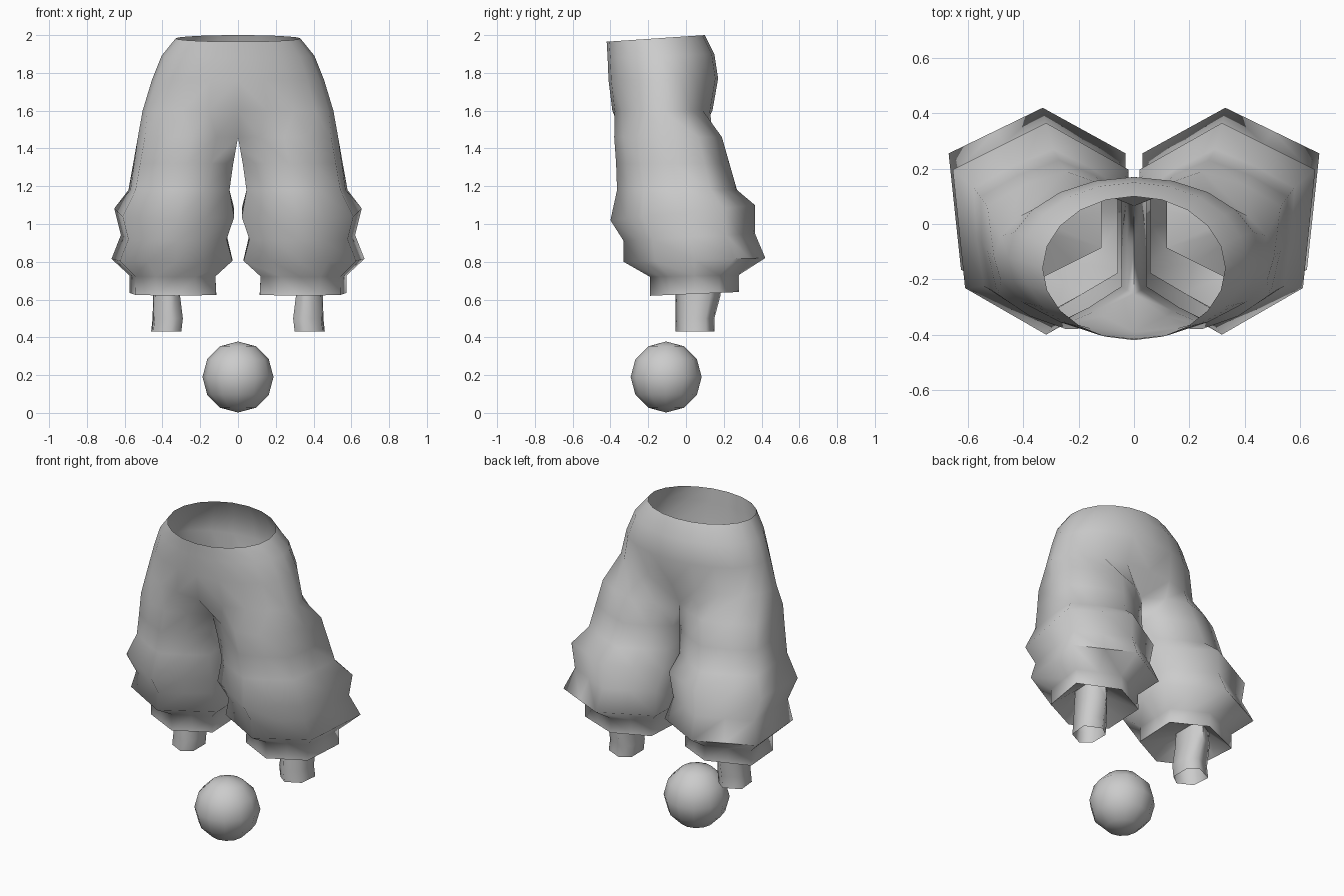
import bpy, bmesh, math

if "Cube" in bpy.data.objects:
    bpy.data.objects.remove(bpy.data.objects["Cube"])

grey = bpy.data.materials.new("light grey")
grey.diffuse_color = (0.6, 0.6, 0.6, 1)
grey.use_nodes = True
grey.node_tree.nodes["Principled BSDF"].inputs["Base Color"].default_value = grey.diffuse_color


def finish(bm, name):
    me = bpy.data.meshes.new(name)
    bm.to_mesh(me)
    bm.free()
    ob = bpy.data.objects.new(name, me)
    bpy.context.collection.objects.link(ob)
    me.materials.append(grey)
    bpy.ops.object.select_all(action='DESELECT')
    ob.select_set(True)
    bpy.context.view_layer.objects.active = ob
    bpy.ops.object.shade_smooth_by_angle(angle=math.radians(75))
    return ob


def hip_half_ring(zf, zb, w, y0, y1):
    """Open half loop from centre front, round the outside, to centre back."""
    pts = []
    for i in range(11):
        t = math.pi * i / 10
        f = (1 - math.cos(t)) / 2
        x = 0 if i in (0, 10) else w * math.sin(t)
        pts.append((x, y0 + (y1 - y0) * f, zf + (zb - zf) * f))
    return pts


def leg_ring(zf, zb, x0, x1, y0, y1, rnd):
    """Closed six-cornered loop with edge midpoints, starting front-inner."""
    xc, w, d = (x0 + x1) / 2 - 0.02, x1 - x0, y1 - y0
    ya, yb = y0 + 0.22 * d, y0 + 0.78 * d
    c = [(x0, ya), (xc, y0), (x1 - 0.07 * w, ya), (x1, yb), (xc, y1), (x0, yb)]
    pts = []
    for i in range(6):
        p, q = c[i], c[(i + 1) % 6]
        k = 1 if i == 5 else 1 + rnd
        mx, my = (p[0] + q[0]) / 2, (p[1] + q[1]) / 2
        cy = (y0 + y1) / 2
        pts += [p, (xc + (mx - xc) * k, cy + (my - cy) * k)]
    return [(x, y, zf + (zb - zf) * (y - y0) / d) for x, y in pts]


hips = [(1.965, 2.0, 0.33, -0.42, 0.10), (1.88, 1.90, 0.405, -0.415, 0.15),
        (1.76, 1.77, 0.455, -0.41, 0.17), (1.60, 1.60, 0.505, -0.39, 0.14)]
legs = [(1.46, 1.46, 0, 0.53, -0.38, 0.19, 0.07),      # crotch
        (1.32, 1.32, 0.025, 0.555, -0.37, 0.23, 0.05),
        (1.18, 1.18, 0.045, 0.58, -0.365, 0.27, 0.03),
        (1.02, 1.10, 0.02, 0.655, -0.40, 0.365, 0),    # upper gather
        (0.91, 0.95, 0.06, 0.62, -0.33, 0.365, 0),
        (0.80, 0.82, 0.03, 0.67, -0.33, 0.42, 0),      # lower gather
        (0.72, 0.73, 0.12, 0.575, -0.19, 0.28, 0),     # cuff
        (0.62, 0.64, 0.115, 0.575, -0.19, 0.28, 0),
        (0.71, 0.71, 0.31, 0.445, -0.05, 0.18, 0),     # inside of cuff to ankle
        (0.62, 0.62, 0.307, 0.45, -0.055, 0.182, 0),
        (0.50, 0.50, 0.292, 0.452, -0.055, 0.15, 0),
        (0.43, 0.43, 0.30, 0.46, -0.055, 0.152, 0)]

# Trousers: one half lofted, then mirrored
bm = bmesh.new()
rings = [[bm.verts.new(p) for p in hip_half_ring(*h)] for h in hips]
rings += [[bm.verts.new(p) for p in leg_ring(*l)] for l in legs]
for a, b in zip(rings, rings[1:]):
    n = 12 if len(a) == 12 else 10
    for i in range(n):
        j = (i + 1) % 12
        bm.faces.new((a[i], b[i], b[j], a[j]))
geom = bm.verts[:] + bm.edges[:] + bm.faces[:]
bmesh.ops.mirror(bm, geom=geom, axis='X', merge_dist=0.0005)
bmesh.ops.recalc_face_normals(bm, faces=bm.faces[:])
finish(bm, "trousers")

# Ball below the legs
bm = bmesh.new()
bmesh.ops.create_uvsphere(bm, u_segments=12, v_segments=6, radius=0.188)
bmesh.ops.translate(bm, verts=bm.verts[:], vec=(0, -0.105, 0.19))
finish(bm, "ball")
